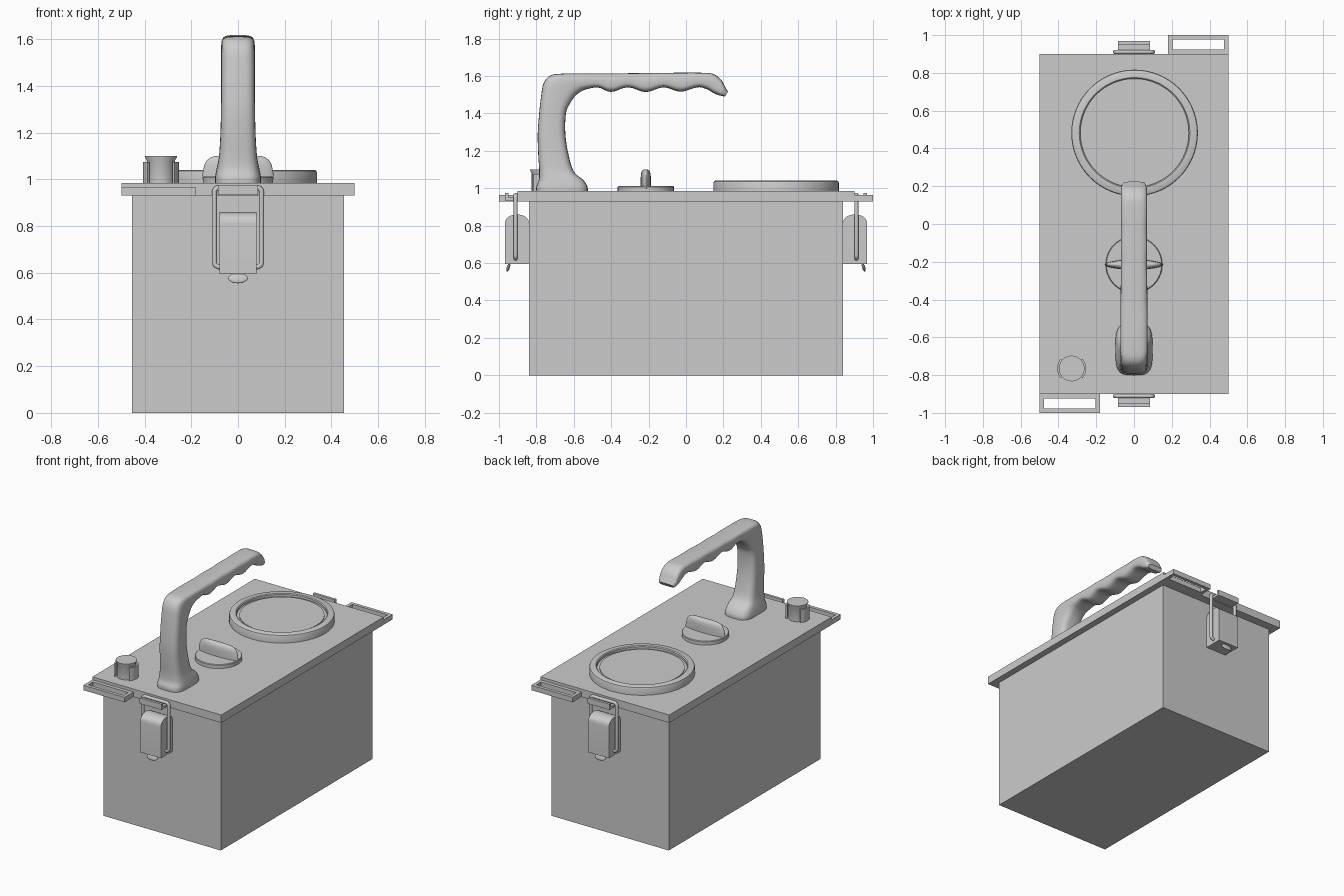
import bpy, bmesh, math
from math import cos, sin, pi
from mathutils import Vector

if "Cube" in bpy.data.objects:
    bpy.data.objects.remove(bpy.data.objects["Cube"])


def finish(name, bm, smooth=True):
    bmesh.ops.recalc_face_normals(bm, faces=bm.faces)
    me = bpy.data.meshes.new(name)
    bm.to_mesh(me)
    bm.free()
    ob = bpy.data.objects.new(name, me)
    bpy.context.collection.objects.link(ob)
    if smooth:
        bpy.ops.object.select_all(action='DESELECT')
        ob.select_set(True)
        bpy.context.view_layer.objects.active = ob
        bpy.ops.object.shade_smooth_by_angle(angle=math.radians(35))
    return ob


def boxes(name, spans):
    bm = bmesh.new()
    for x0, x1, y0, y1, z0, z1 in spans:
        vs = bmesh.ops.create_cube(bm, size=1)['verts']
        for v in vs:
            v.co = ((x0 + x1) / 2 + v.co.x * (x1 - x0),
                    (y0 + y1) / 2 + v.co.y * (y1 - y0),
                    (z0 + z1) / 2 + v.co.z * (z1 - z0))
    return finish(name, bm, False)


def loft(name, rings):
    """Skin a list of equal-length closed rings and cap both ends."""
    bm = bmesh.new()
    vr = [[bm.verts.new(p) for p in r] for r in rings]
    n = len(vr[0])
    for a, b in zip(vr, vr[1:]):
        for i in range(n):
            bm.faces.new((a[i], a[(i + 1) % n], b[(i + 1) % n], b[i]))
    bm.faces.new(vr[0])
    bm.faces.new(vr[-1])
    return finish(name, bm)


def stack(name, cx, cy, levels, n=64):
    """Elliptical rings (rx, ry, z) stacked into a solid."""
    return loft(name, [[(cx + rx * cos(2 * pi * i / n), cy + ry * sin(2 * pi * i / n), z)
                        for i in range(n)] for rx, ry, z in levels])


def lathe(name, cx, cy, profile, n=64):
    return stack(name, cx, cy, [(r, r, z) for r, z in profile], n)


def prism_x(name, pts, hw):
    """Extrude a yz outline across x."""
    return loft(name, [[(x, y, z) for y, z in pts] for x in (-hw, hw)])


# box and lid
boxes("battery_box", [(-0.455, 0.455, -0.84, 0.84, 0, 0.935)])
boxes("lid", [(-0.5, 0.5, -0.9, 0.9, 0.93, 0.985)])

# slotted strap tabs, at opposite corners of the lid
for label, s in (("front", 1), ("back", -1)):
    spans = [(-0.5, -0.18, -1.0, -0.977, 0.93, 0.965),
             (-0.5, -0.18, -0.925, -0.895, 0.93, 0.965),
             (-0.5, -0.477, -0.977, -0.925, 0.93, 0.965),
             (-0.203, -0.18, -0.977, -0.925, 0.93, 0.965)]
    tab = boxes(label + "_strap_tab", spans)
    if s < 0:
        tab.rotation_euler.z = pi

# round cap with recessed face
lathe("round_cap", 0.003, 0.482,
      [(0.335, 0.98), (0.335, 1.03), (0.332, 1.037), (0.325, 1.041), (0.293, 1.041),
       (0.287, 1.036), (0.287, 1.02), (0.27, 1.02), (0.27, 1.027), (0.01, 1.027)], 96)

# turning knob
lathe("knob_base", 0, -0.215, [(0.15, 0.98), (0.15, 1.008), (0.146, 1.012), (0.01, 1.012)])
stack("knob_grip", 0, -0.215,
      [(0.153, 0.027, 1.0), (0.151, 0.027, 1.03), (0.145, 0.027, 1.06), (0.135, 0.025, 1.08),
       (0.12, 0.02, 1.093), (0.105, 0.012, 1.099), (0.09, 0.004, 1.101)], 48)

# terminal post with two curved guards
lathe("terminal_post", -0.33, -0.765,
      [(0.06, 0.98), (0.06, 1.08), (0.068, 1.095), (0.068, 1.1), (0.01, 1.1)], 40)
for label, a0 in (("right", 0), ("left", pi)):
    angs = [a0 + math.radians(-42 + 84 * i / 10) for i in range(11)]
    loft(label + "_post_guard",
         [[(-0.33 + r * cos(a), -0.765 + r * sin(a), z)
           for r, z in ((0.066, 0.98), (0.077, 0.98), (0.077, 1.075), (0.066, 1.075))]
          for a in angs])

# carrying handle: back edge (y, z), inner edge (y, z), half width
stations = [(-.80, .98, -.525, .98, .098), (-.80, 1.01, -.527, 1.01, .098),
            (-.787, 1.045, -.55, 1.045, .092), (-.785, 1.10, -.60, 1.09, .082),
            (-.79, 1.18, -.628, 1.18, .076), (-.793, 1.29, -.645, 1.29, .073),
            (-.785, 1.40, -.642, 1.40, .072), (-.775, 1.49, -.622, 1.45, .072),
            (-.762, 1.56, -.595, 1.49, .072), (-.725, 1.603, -.565, 1.515, .072),
            (-.65, 1.613, -.53, 1.53, .072), (-.47, 1.613, -.47, 1.539, .071),
            (-.40, 1.614, -.40, 1.515, .071), (-.31, 1.615, -.31, 1.54, .07),
            (-.215, 1.616, -.215, 1.514, .07), (-.12, 1.617, -.12, 1.54, .07),
            (-.03, 1.618, -.03, 1.516, .07), (.06, 1.618, .06, 1.54, .07),
            (.14, 1.613, .11, 1.53, .07), (.185, 1.583, .155, 1.505, .069),
            (.208, 1.545, .185, 1.495, .066), (.224, 1.515, .208, 1.491, .055)]


def catmull(p0, p1, p2, p3, t):
    return [0.5 * (2 * b + (c - a) * t + (2 * a - 5 * b + 4 * c - d) * t * t
                   + (3 * b - a - 3 * c + d) * t ** 3) for a, b, c, d in zip(p0, p1, p2, p3)]


def handle_ring(st, n=28, e=0.55):
    o, q, hw = Vector((0, st[0], st[1])), Vector((0, st[2], st[3])), st[4]
    mid, half = (o + q) / 2, (o - q) / 2
    ring = []
    for i in range(n):
        c, s = cos(2 * pi * i / n), sin(2 * pi * i / n)
        u, v = math.copysign(abs(c) ** e, c), math.copysign(abs(s) ** e, s)
        ring.append(mid + half * v + Vector((hw * u, 0, 0)))
    return ring


last = len(stations) - 1
rings = []
for i in range(last):
    quad = [stations[min(max(k, 0), last)] for k in (i - 1, i, i + 1, i + 2)]
    rings += [handle_ring(catmull(*quad, t / 4)) for t in range(4)]
rings.append(handle_ring(stations[-1]))
loft("carry_handle", rings)


# wire loop as a rounded rectangle in the xz plane
def wire_loop(name, y, hw, z0, z1, r, thick):
    cu = bpy.data.curves.new(name, 'CURVE')
    cu.dimensions = '3D'
    cu.bevel_depth = thick
    cu.bevel_resolution = 3
    pts = []
    for k, (sx, zc) in enumerate(((hw - r, z1 - r), (r - hw, z1 - r),
                                  (r - hw, z0 + r), (hw - r, z0 + r))):
        for j in range(6):
            a = pi / 2 * (k + j / 5)
            pts.append((sx + r * cos(a), y, zc + r * sin(a), 1))
    sp = cu.splines.new('POLY')
    sp.points.add(len(pts) - 1)
    for p, co in zip(sp.points, pts):
        p.co = co
    sp.use_cyclic_u = True
    bpy.context.collection.objects.link(bpy.data.objects.new(name, cu))


# draw latches, front and back
for label, s in (("front", -1), ("back", 1)):
    arc = [(s * (0.904 + 0.064 * cos(pi * i / 12)), 0.81 + 0.05 * sin(pi * i / 12) ** 0.8)
           for i in range(13)]
    prism_x(label + "_latch_body", [(s * 0.838, 0.595), (s * 0.968, 0.595)] + arc
            + [(s * 0.838, 0.81)], 0.08)
    hook = [(0.89, 0.935), (0.968, 0.935), (0.968, 0.975), (0.95, 0.975), (0.95, 0.952), (0.89, 0.952)]
    prism_x(label + "_latch_keeper", [(s * y, z) for y, z in hook], 0.085)
    wire_loop(label + "_latch_wire", s * 0.911, 0.101, 0.625, 0.965, 0.02, 0.011)
    bm = bmesh.new()
    bmesh.ops.create_uvsphere(bm, u_segments=24, v_segments=12, radius=1)
    for v in bm.verts:
        v.co = (v.co.x * 0.042, s * 0.95 + v.co.y * 0.009 - s * v.co.z * 0.006,
                0.577 + v.co.z * 0.022)
    finish(label + "_latch_pull", bm)
